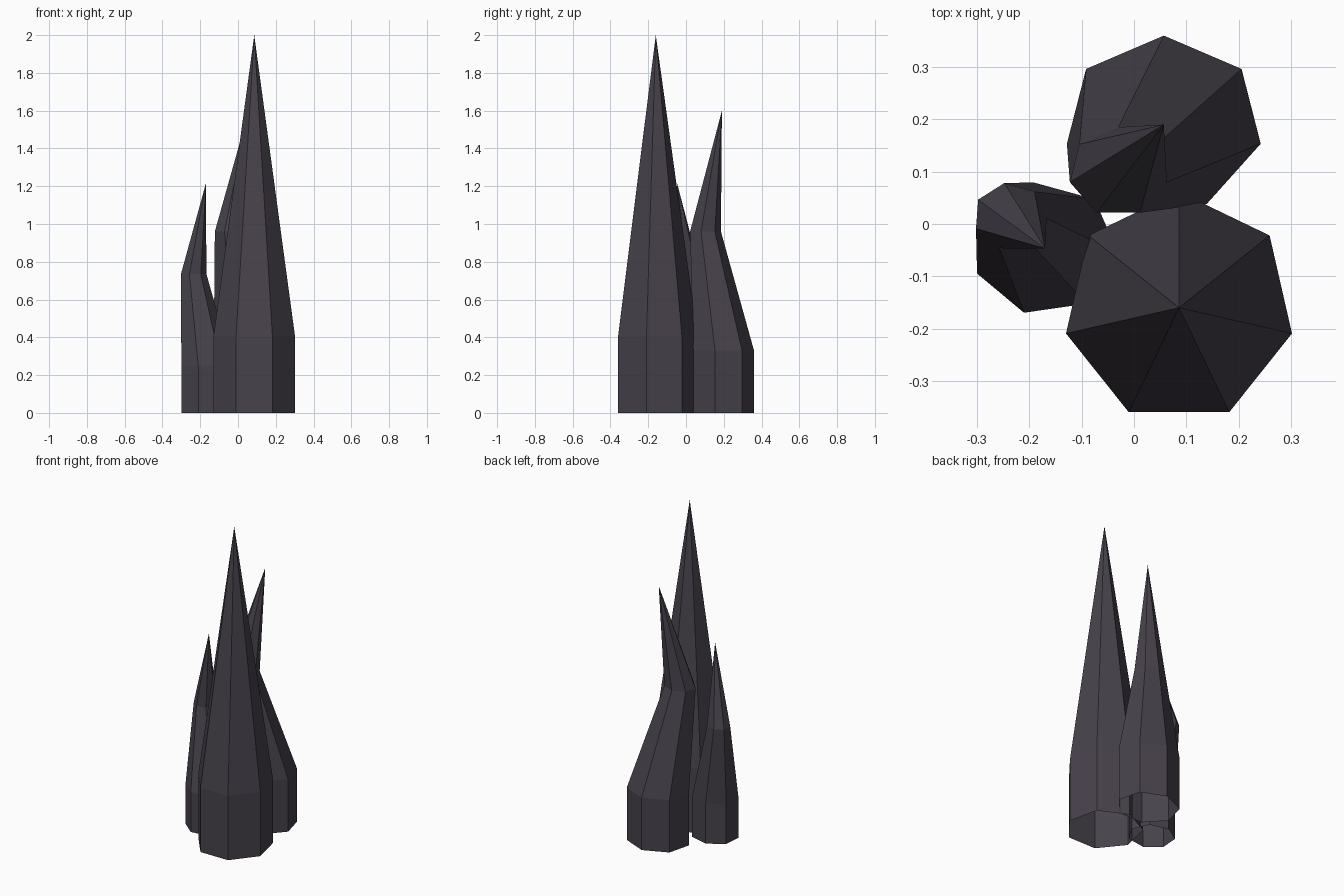
import bpy, bmesh, math

if "Cube" in bpy.data.objects:
    bpy.data.objects.remove(bpy.data.objects["Cube"])

SIDES = 7
stone = bpy.data.materials.new("dark purple stone")
stone.diffuse_color = (0.063, 0.054, 0.071, 1)
stone.use_nodes = True
stone.node_tree.nodes["Principled BSDF"].inputs["Base Color"].default_value = stone.diffuse_color


def spire(name, phase, rings, apex):
    """Open-bottomed seven-sided spire; rings are (x, y, z, rx, ry)."""
    bm = bmesh.new()
    loops = []
    for x, y, z, rx, ry in rings:
        loop = []
        for i in range(SIDES):
            a = math.radians(phase) + 2 * math.pi * i / SIDES
            loop.append(bm.verts.new((x + rx * math.cos(a), y + ry * math.sin(a), z)))
        loops.append(loop)
    tip = bm.verts.new(apex)
    for i in range(SIDES):
        j = (i + 1) % SIDES
        for low, high in zip(loops, loops[1:]):
            bm.faces.new((low[i], low[j], high[j], high[i]))
        bm.faces.new((loops[-1][i], loops[-1][j], tip))
    mesh = bpy.data.meshes.new(name)
    bm.to_mesh(mesh)
    bm.free()
    mesh.materials.append(stone)
    obj = bpy.data.objects.new(name, mesh)
    bpy.context.collection.objects.link(obj)


# Tall straight spire at the front
spire("tall_spire", 90,
      [(0.086, -0.16, 0, 0.2215, 0.2215), (0.086, -0.16, 0.405, 0.2215, 0.2215)],
      (0.086, -0.16, 2.0))

# Middle spire at the back, bent towards the front left
spire("middle_spire", 90,
      [(0.057, 0.191, 0, 0.19, 0.169), (0.057, 0.191, 0.33, 0.19, 0.169),
       (-0.03, 0.099, 0.96, 0.095, 0.086)],
      (0.057, 0.19, 1.6))

# Small spire at the left, bent outwards
spire("small_spire", 99,
      [(-0.17, -0.047, 0, 0.14, 0.128), (-0.17, -0.047, 0.25, 0.14, 0.128),
       (-0.237, 0.015, 0.735, 0.07, 0.064)],
      (-0.17, -0.047, 1.215))
